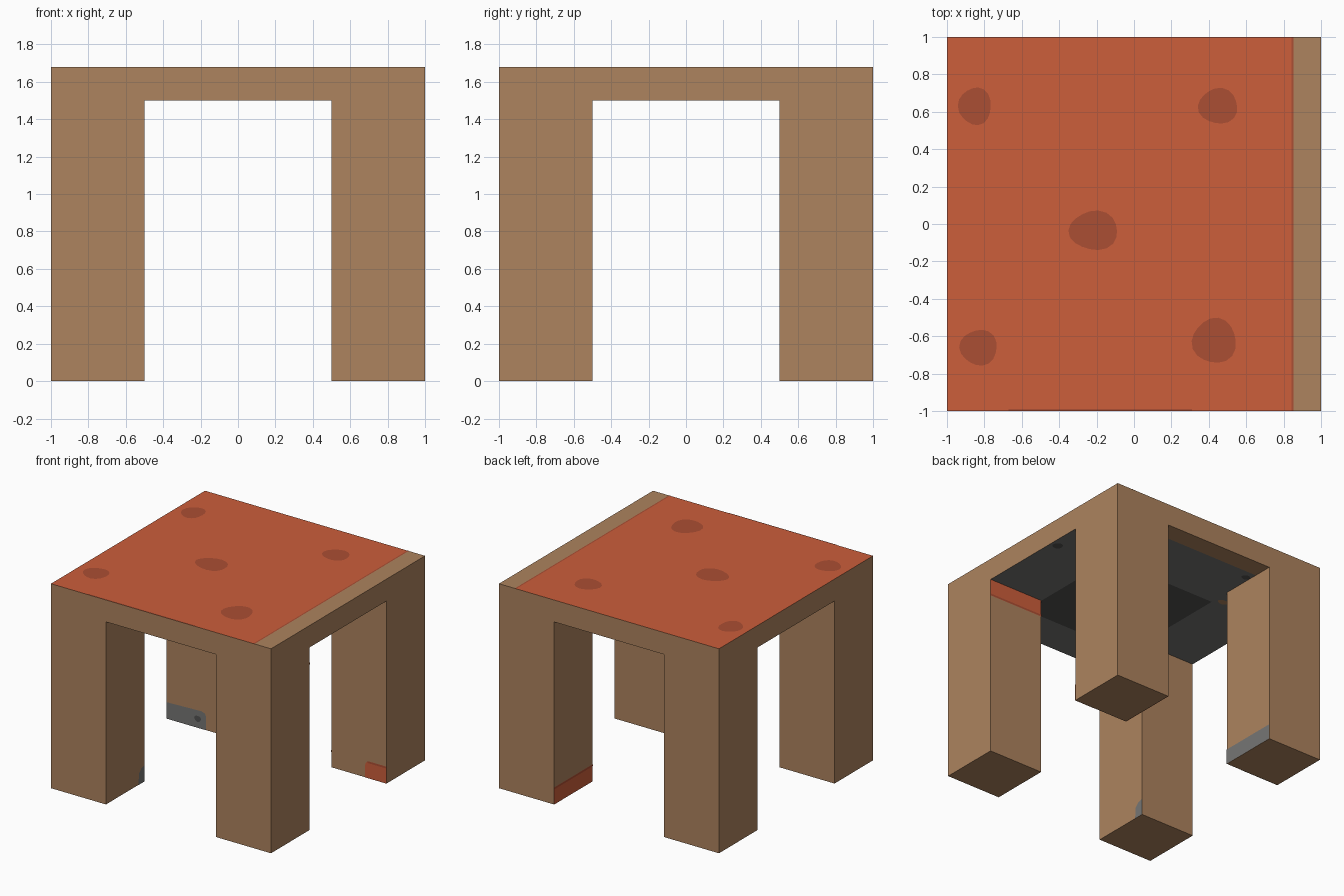
import bpy, bmesh, math
from mathutils import Vector

if "Cube" in bpy.data.objects:
    bpy.data.objects.remove(bpy.data.objects["Cube"])


def material(name, rgb):
    lin = [((c / 255 + 0.055) / 1.055) ** 2.4 for c in rgb]
    m = bpy.data.materials.new(name)
    m.diffuse_color = (*lin, 1)
    m.use_nodes = True
    m.node_tree.nodes["Principled BSDF"].inputs["Base Color"].default_value = m.diffuse_color
    return m


WOOD = material("wood brown", (173, 131, 94))
RED = material("red", (204, 94, 59))
DARK_RED = material("dark red", (171, 78, 51))
GREY = material("grey", (118, 118, 116))
DARK_GREY = material("dark grey", (82, 82, 81))
GAP = 0.002


def finish(name, bm, mats):
    me = bpy.data.meshes.new(name)
    bm.to_mesh(me)
    bm.free()
    for m in mats:
        me.materials.append(m)
    ob = bpy.data.objects.new(name, me)
    bpy.context.collection.objects.link(ob)
    return ob


def box(lo, hi):
    bm = bmesh.new()
    bmesh.ops.create_cube(bm, size=1)
    for v in bm.verts:
        v.co = [lo[i] if v.co[i] < 0 else hi[i] for i in range(3)]
    return bm


def paint(name, pts, axis, level, side, mat, layer=1):
    """Flat painted shape on the plane axis=level, facing the given side."""
    bm = bmesh.new()
    verts = []
    for a, b in pts:
        co = [a, b]
        co.insert(axis, level + side * GAP * layer)
        verts.append(bm.verts.new(co))
    f = bm.faces.new(verts)
    f.normal_update()
    if f.normal[axis] * side < 0:
        f.normal_flip()
    return finish(name, bm, [mat])


def rect(a0, a1, b0, b1):
    return [(a0, b0), (a1, b0), (a1, b1), (a0, b1)]


def blob(cx, cy, rx, ry, n=18):
    pts = []
    for i in range(n):
        t = 2 * math.pi * i / n
        k = 1 + 0.05 * math.sin(3 * t + cx * 9)
        pts.append((cx + rx * k * math.cos(t), cy + ry * k * math.sin(t)))
    return pts


# Table top: red above, grey below, each with a bare wood margin
bm = box((-1, -1, 1.5), (1, 1, 1.68))
for co, no in (((0.845, 0, 0), (1, 0, 0)), ((0, 0.84, 0), (0, 1, 0))):
    bmesh.ops.bisect_plane(bm, geom=bm.verts[:] + bm.edges[:] + bm.faces[:],
                           plane_co=co, plane_no=no)
bm.normal_update()
for f in bm.faces:
    c = f.calc_center_median()
    if f.normal.z > 0.5 and c.x < 0.845:
        f.material_index = 1
    elif f.normal.z < -0.5 and c.y < 0.84:
        f.material_index = 2
finish("table_top", bm, [WOOD, RED, GREY])

# Four square legs, open where they meet the top
for xn, sx in (("left", -1), ("right", 1)):
    for yn, sy in (("front", -1), ("back", 1)):
        bm = box((min(sx, sx / 2), min(sy, sy / 2), 0),
                 (max(sx, sx / 2), max(sy, sy / 2), 1.5))
        bm.normal_update()
        bmesh.ops.delete(bm, geom=[f for f in bm.faces if f.normal.z > 0.5],
                         context='FACES')
        finish(f"{yn}_{xn}_leg", bm, [WOOD])

# Spots and dark edges on the top
for i, s in enumerate([(-0.85, 0.63, 0.088, 0.10), (0.45, 0.63, 0.105, 0.095),
                       (-0.215, -0.035, 0.13, 0.105), (-0.83, -0.66, 0.10, 0.095),
                       (0.43, -0.625, 0.118, 0.12)]):
    paint(f"top_spot_{i + 1}", blob(*s), 2, 1.68, 1, DARK_RED)
paint("top_margin_line", rect(0.841, 0.853, -1, 1), 2, 1.68, 1, DARK_RED)
paint("top_front_line", rect(-0.67, 0.31, -1, -0.99), 2, 1.68, 1, DARK_RED)

# Underside: dark square and spots
paint("underside_square", rect(-0.5, 0.5, -0.68, 0.32), 2, 1.5, -1, DARK_GREY)
paint("underside_spot_1", blob(0.94, 0.22, 0.04, 0.04), 2, 1.5, -1, DARK_GREY)
paint("underside_spot_2", blob(-0.46, 0.77, 0.035, 0.03), 2, 1.5, -1, DARK_GREY)
paint("underside_wood_spot", blob(-0.57, 0.37, 0.045, 0.03), 2, 1.5, -1, WOOD)

# Red band at the top of the front right leg
paint("front_right_band", rect(0.5, 1, 1.36, 1.5), 1, -0.5, 1, RED)
paint("front_right_band_line", rect(0.5, 1, 1.36, 1.375), 1, -0.5, 1, DARK_RED, 2)

# Red foot on the back right leg
paint("back_right_foot_inner", rect(0.5, 1, 0, 0.14), 0, 0.5, -1, RED)
paint("back_right_foot_line", rect(0.5, 1, 0.125, 0.14), 0, 0.5, -1, DARK_RED, 2)
paint("back_right_foot_front", [(1, 0), (1, 0.14), (0.84, 0.14), (0.815, 0.125),
                                (0.805, 0.1), (0.805, 0)], 1, 0.5, -1, RED)
paint("back_right_foot_front_line", rect(0.83, 1, 0.125, 0.14), 1, 0.5, -1, DARK_RED, 2)

# Grey feet on the left legs
paint("back_left_foot_inner", rect(0.5, 1, 0, 0.125), 0, -0.5, 1, GREY)
paint("back_left_foot_front", [(-1, 0), (-0.64, 0), (-0.64, 0.11), (-0.65, 0.135),
                               (-0.68, 0.145), (-1, 0.135)], 1, 0.5, -1, GREY)
paint("back_left_foot_spot", blob(-0.715, 0.075, 0.03, 0.025), 1, 0.5, -1, DARK_GREY, 2)
paint("front_left_foot_inner", [(-0.5, 0), (-0.5, 0.135), (-0.54, 0.125),
                                (-0.575, 0.09), (-0.58, 0)], 0, -0.5, 1, GREY)
